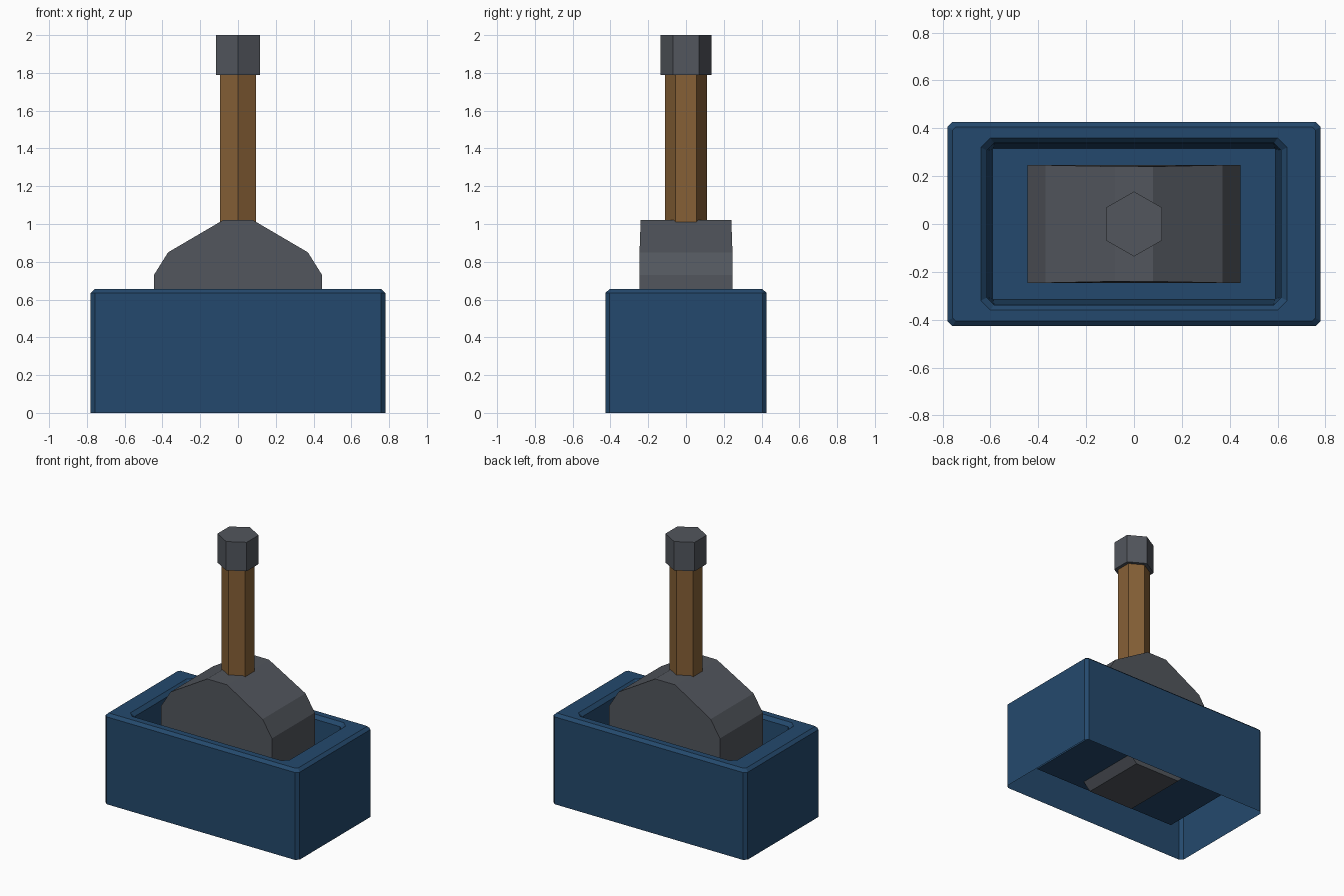
import bpy, bmesh, math

if "Cube" in bpy.data.objects:
    bpy.data.objects.remove(bpy.data.objects["Cube"])


def material(name, srgb):
    m = bpy.data.materials.new(name)
    lin = [((c / 255 + 0.055) / 1.055) ** 2.4 for c in srgb]
    m.diffuse_color = (*lin, 1)
    m.use_nodes = True
    m.node_tree.nodes["Principled BSDF"].inputs["Base Color"].default_value = m.diffuse_color
    return m


blue = material("dark blue", (36, 73, 109))
grey = material("dark grey", (82, 86, 93))
wood = material("wood brown", (134, 96, 54))


def loft(name, loops, mat, cap_start=True, cap_end=True, closed_fix=True):
    """Bridge equal-length point loops into a flat-shaded skin."""
    bm = bmesh.new()
    rings = [[bm.verts.new(p) for p in loop] for loop in loops]
    n = len(rings[0])
    for a, b in zip(rings, rings[1:]):
        for i in range(n):
            j = (i + 1) % n
            bm.faces.new((a[i], a[j], b[j], b[i]))
    if cap_start:
        bm.faces.new(rings[0][::-1])
    if cap_end:
        bm.faces.new(rings[-1])
    if closed_fix:
        bmesh.ops.recalc_face_normals(bm, faces=bm.faces)
    me = bpy.data.meshes.new(name)
    bm.to_mesh(me)
    bm.free()
    me.materials.append(mat)
    ob = bpy.data.objects.new(name, me)
    bpy.context.collection.objects.link(ob)
    return ob


def chamfered_rect(hx, hy, c, z):
    return [(hx, -hy + c, z), (hx, hy - c, z), (hx - c, hy, z), (-hx + c, hy, z),
            (-hx, hy - c, z), (-hx, -hy + c, z), (-hx + c, -hy, z), (hx - c, -hy, z)]


def hexagon(r, z):
    return [(r * math.sin(k * math.pi / 3), -r * math.cos(k * math.pi / 3), z) for k in range(6)]


# Base: open-bottomed shell with rim and sloped recess
loft("base_box", [
    chamfered_rect(0.78, 0.427, 0.022, 0.0),
    chamfered_rect(0.78, 0.427, 0.022, 0.635),
    chamfered_rect(0.758, 0.405, 0.012, 0.655),
    chamfered_rect(0.64, 0.36, 0.04, 0.655),
    chamfered_rect(0.615, 0.338, 0.03, 0.63),
    chamfered_rect(0.592, 0.316, 0.004, 0.16),
], blue, cap_start=False, closed_fix=False)

# Pivot block: octagonal drum with a raised shoulder, passing through the floor
half = [(0.184, 0.105), (0.445, 0.366), (0.445, 0.73), (0.37, 0.85), (0.08, 1.02)]
profile = half + [(-x, z) for x, z in reversed(half)]


def block_side(s):
    return [(x, s * (0.24 if z > 1 else 0.246), z) for x, z in profile]


loft("pivot_block", [block_side(-1), block_side(1)], grey)

# Lever handle and its cap
loft("lever_handle", [hexagon(0.11, 0.93), hexagon(0.11, 1.80)], wood)
loft("lever_cap", [hexagon(0.136, 1.79), hexagon(0.136, 2.0)], grey)
